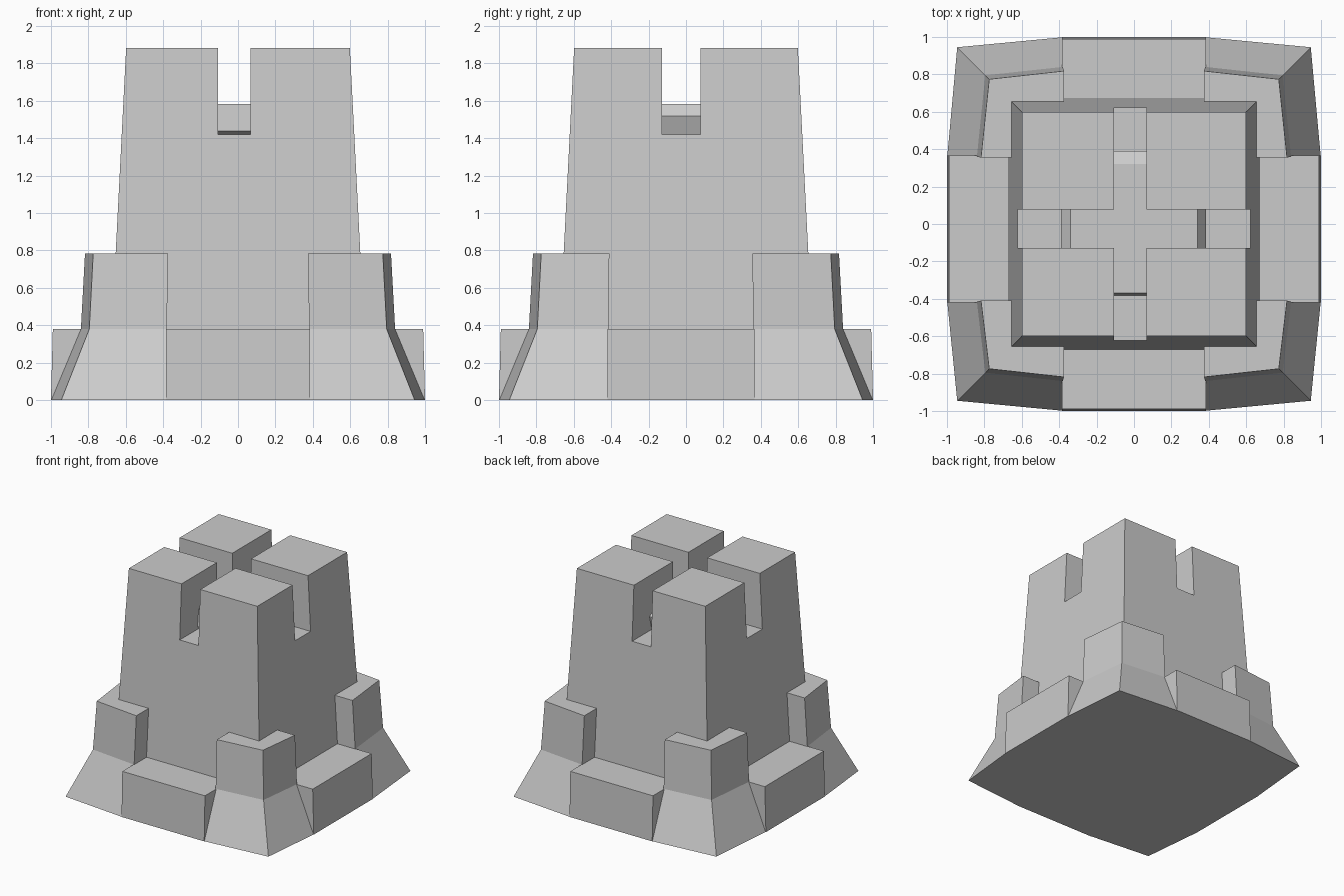
import bpy, bmesh

if "Cube" in bpy.data.objects:
    bpy.data.objects.remove(bpy.data.objects["Cube"])


def loft(name, rings):
    """Solid through stacked rings of equal point count, with end caps."""
    bm = bmesh.new()
    loops = [[bm.verts.new(p) for p in ring] for ring in rings]
    n = len(loops[0])
    for a, b in zip(loops, loops[1:]):
        for i in range(n):
            j = (i + 1) % n
            bm.faces.new((a[i], a[j], b[j], b[i]))
    bm.faces.new(loops[0][::-1])
    bm.faces.new(loops[-1])
    bmesh.ops.recalc_face_normals(bm, faces=bm.faces)
    mesh = bpy.data.meshes.new(name)
    bm.to_mesh(mesh)
    bm.free()
    ob = bpy.data.objects.new(name, mesh)
    bpy.context.collection.objects.link(ob)
    return ob


def square(h, z):
    return [(-h, -h, z), (h, -h, z), (h, h, z), (-h, h, z)]


# Tapered central tower
tower = loft("tower", [square(0.694, 0), square(0.598, 1.883)])

# Crossing slots; each floor steps up to a raised slab in the middle
FLOOR, SLAB = 1.42, 1.583
along_y = [(-1, FLOOR), (-0.34, FLOOR), (-0.385, 1.44), (-0.37, SLAB),
           (0.32, SLAB), (0.39, 1.54), (0.36, FLOOR), (1, FLOOR), (1, 2.2), (-1, 2.2)]
along_x = [(-1, FLOOR), (-0.35, FLOOR), (-0.39, 1.52), (-0.34, SLAB),
           (0.34, SLAB), (0.385, 1.52), (0.345, FLOOR), (1, FLOOR), (1, 2.2), (-1, 2.2)]
cutters = [
    loft("slot_cutter_y", [[(x, a, z) for a, z in along_y] for x in (-0.108, 0.067)]),
    loft("slot_cutter_x", [[(a, y, z) for a, z in along_x] for y in (-0.128, 0.078)]),
]
for c in cutters:
    m = tower.modifiers.new("slot", 'BOOLEAN')
    m.operation, m.solver, m.object = 'DIFFERENCE', 'EXACT', c
bpy.context.view_layer.update()
cut = bpy.data.meshes.new_from_object(
    tower.evaluated_get(bpy.context.evaluated_depsgraph_get()))
tower.modifiers.clear()
tower.data = cut
for c in cutters:
    bpy.data.objects.remove(c)

# Corner buttresses: flared foot, upright top; (z, corner reach, end reach, end shrink)
LEVELS = [(0, 0.945, 0.998, 0.005), (0.38, 0.795, 0.84, 0), (0.785, 0.774, 0.818, -0.005)]
for sx, sname in ((-1, "left"), (1, "right")):
    for sy, dname, yend in ((-1, "front", 0.415), (1, "back", 0.36)):
        rings = []
        for z, corner, end, d in LEVELS:
            xe, ye = 0.38 + d, yend + d
            plan = [(corner, corner), (xe, end), (xe, ye), (end, ye)]
            rings.append([(sx * x, sy * y, z) for x, y in plan])
        loft(f"corner_buttress_{dname}_{sname}", rings)


# Low walls between the buttresses
def low_wall(name, x0, x1, y0, y1, dx, dy):
    rings = []
    for z, g in ((0, 1), (0.38, 0)):
        ax, ay = g * dx, g * dy
        rings.append([(x0 - max(-ax, 0), y0 - max(-ay, 0), z),
                      (x1 + max(ax, 0), y0 - max(-ay, 0), z),
                      (x1 + max(ax, 0), y1 + max(ay, 0), z),
                      (x0 - max(-ax, 0), y1 + max(ay, 0), z)])
    loft(name, rings)


F = 0.01
low_wall("low_wall_front", -0.385, 0.385, -0.99, -0.5, 0, -F)
low_wall("low_wall_back", -0.385, 0.385, 0.5, 0.99, 0, F)
low_wall("low_wall_left", -0.99, -0.5, -0.42, 0.365, -F, 0)
low_wall("low_wall_right", 0.5, 0.99, -0.42, 0.365, F, 0)
